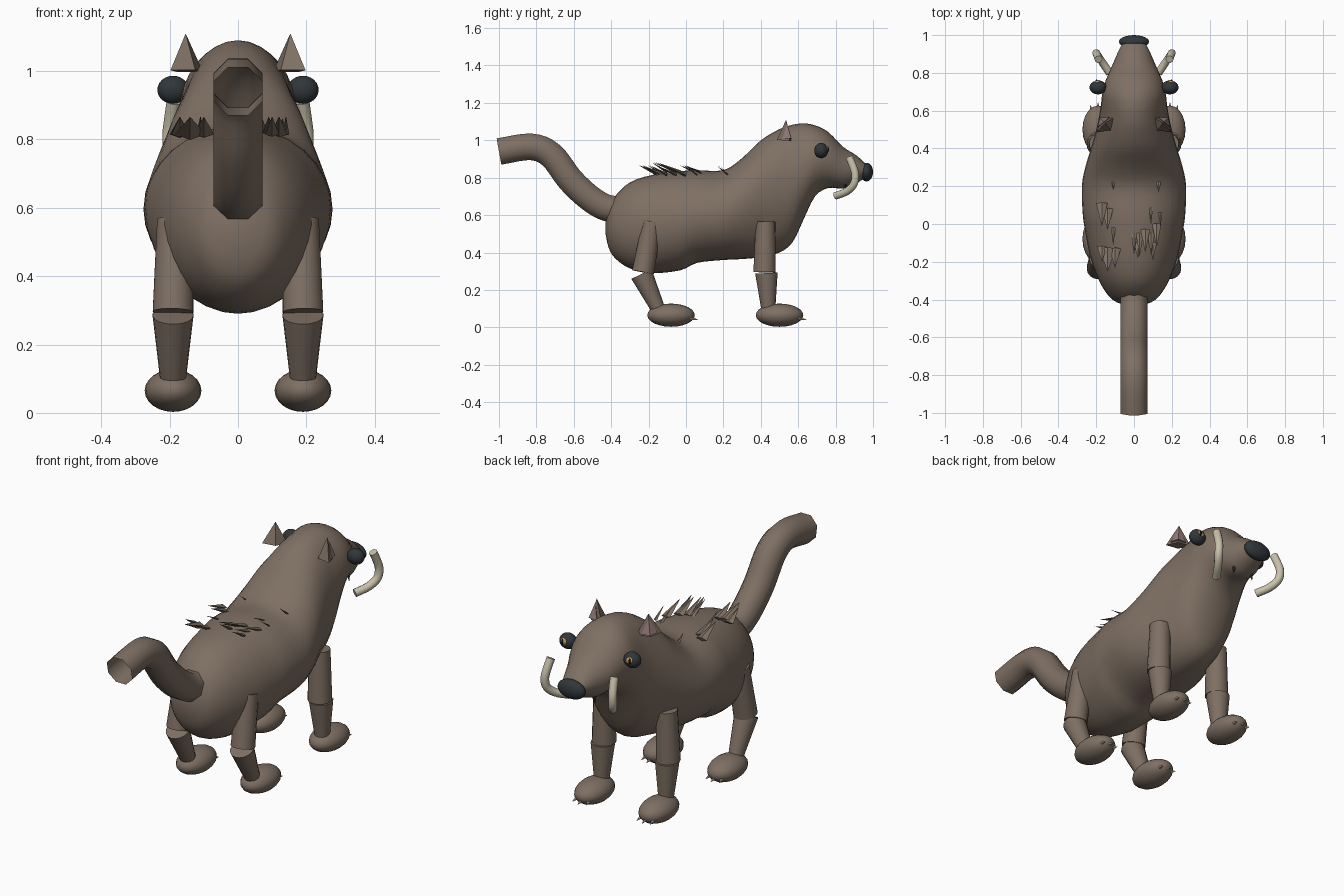
import bpy, bmesh, math
from mathutils import Vector, Matrix

if "Cube" in bpy.data.objects:
    bpy.data.objects.remove(bpy.data.objects["Cube"])


def mat(name, c):
    m = bpy.data.materials.new(name)
    m.diffuse_color = (*c, 1)
    m.use_nodes = True
    m.node_tree.nodes["Principled BSDF"].inputs["Base Color"].default_value = m.diffuse_color
    return m


FUR = mat("fur", (.21, .16, .125))
DARK = mat("dark", (.03, .037, .042))
BLACK = mat("black", (.01, .01, .01))
AMBER = mat("amber", (.55, .33, .1))
IVORY = mat("ivory", (.58, .53, .4))
PINK = mat("inner_ear", (.3, .2, .2))


def finish(bm, name, m, angle=40):
    bmesh.ops.recalc_face_normals(bm, faces=bm.faces)
    me = bpy.data.meshes.new(name)
    bm.to_mesh(me)
    bm.free()
    ob = bpy.data.objects.new(name, me)
    bpy.context.collection.objects.link(ob)
    me.materials.append(m)
    if angle:
        bpy.ops.object.select_all(action='DESELECT')
        ob.select_set(True)
        bpy.context.view_layer.objects.active = ob
        bpy.ops.object.shade_smooth_by_angle(angle=math.radians(angle))
    return ob


def ball(name, c, r, m, rot=0):
    bm = bmesh.new()
    bmesh.ops.create_uvsphere(bm, u_segments=20, v_segments=12, radius=1)
    M = Matrix.Translation(c) @ Matrix.Rotation(rot, 4, 'Z') @ Matrix.Diagonal((*r, 1))
    bmesh.ops.transform(bm, matrix=M, verts=bm.verts)
    return finish(bm, name, m)


def cone(name, p, q, r1, r2, m, n=16, angle=40, flat=1, spin=0):
    """Tapered limb from p to q; flat squashes it along its local y."""
    p, q = Vector(p), Vector(q)
    d = q - p
    bm = bmesh.new()
    bmesh.ops.create_cone(bm, cap_ends=True, segments=n, radius1=r1, radius2=r2, depth=d.length)
    M = (Matrix.Translation((p + q) / 2)
         @ Vector((0, 0, 1)).rotation_difference(d).to_matrix().to_4x4()
         @ Matrix.Rotation(spin, 4, 'Z') @ Matrix.Diagonal((1, flat, 1, 1)))
    bmesh.ops.transform(bm, matrix=M, verts=bm.verts)
    return finish(bm, name, m, angle)


def smooth_path(pts, k):
    """Catmull-Rom resampling of tuples of any length."""
    v = [Vector(p) for p in pts]
    v = [2 * v[0] - v[1]] + v + [2 * v[-1] - v[-2]]
    out = []
    for i in range(1, len(v) - 2):
        a, b, c, d = v[i - 1:i + 3]
        for j in range(k):
            t = j / k
            out.append(.5 * (2 * b + (c - a) * t + (2 * a - 5 * b + 4 * c - d) * t**2
                             + (3 * b - a - 3 * c + d) * t**3))
    return out + [v[-2]]


def skin(name, rings, m, caps, angle=50):
    bm = bmesh.new()
    vs = [[bm.verts.new(p) for p in r] for r in rings]
    n = len(vs[0])
    for a, b in zip(vs, vs[1:]):
        for i in range(n):
            bm.faces.new((a[i], a[(i + 1) % n], b[(i + 1) % n], b[i]))
    if caps:
        bm.faces.new(vs[0])
        bm.faces.new(vs[-1])
    return finish(bm, name, m, angle)


def tube(name, pts, r, n, m, caps):
    path = smooth_path(pts, 4)
    rings = []
    for i, p in enumerate(path):
        t = (path[min(i + 1, len(path) - 1)] - path[max(i - 1, 0)]).normalized()
        u = t.cross(Vector((1, 0, 0))).normalized()
        w = t.cross(u)
        rings.append([p + r * (math.cos(a) * u + math.sin(a) * w)
                      for a in (2 * math.pi * (j + .5) / n for j in range(n))])
    return skin(name, rings, m, caps)


# Body, neck and head: y, bottom z, top z, half width
profile = [(-.43, .50, .56, .03), (-.415, .43, .63, .09), (-.38, .37, .70, .135),
           (-.3, .315, .775, .185), (-.18, .29, .815, .23), (-.03, .305, .835, .26),
           (.06, .345, .84, .272), (.2, .36, .84, .276), (.3, .365, .905, .258),
           (.4, .375, 1.0, .228), (.5, .40, 1.06, .2), (.57, .455, 1.083, .185),
           (.63, .58, 1.09, .175), (.69, .7, 1.08, .168), (.76, .745, 1.045, .15),
           (.84, .742, .965, .115), (.91, .77, .92, .085), (.96, .80, .875, .06)]
rings = []
for y, b, t, w in (Vector(p) for p in smooth_path(profile, 3)):
    rings.append([(w * math.cos(a), y, (b + t) / 2 + (t - b) / 2 * math.sin(a))
                  for a in (2 * math.pi * j / 32 for j in range(32))])
skin("body", rings, FUR, True)

# Open-ended tail
tube("tail", [(0, -.38, .63), (0, -.44, .645), (0, -.52, .695), (0, -.62, .79),
              (0, -.72, .92), (0, -.83, .965), (0, -1, .94)], .077, 8, FUR, False)

# Nose
ball("nose", (0, .965, .83), (.08, .035, .05), DARK)

for s, side in ((-1, "left"), (1, "right")):
    # Legs: hip, knee top, knee bottom, ankle, foot centre
    for name, hip, k1, k2, ankle, foot in (
            ("front", (.425, .565), (.42, .295), (.43, .29), (.44, .10), .5),
            ("back", (-.18, .565), (-.23, .295), (-.238, .285), (-.15, .10), -.08)):
        x = .19 * s
        cone(f"{name}_upper_leg_{side}", (x * .97, *hip), (x, *k1), .053, .06, FUR)
        cone(f"{name}_lower_leg_{side}", (x, *k2), (x, *ankle), .06, .038, FUR)
        ball(f"{name}_foot_{side}", (x, foot, .065), (.083, .127, .062), FUR)
        for i in (-1, 0, 1):
            cone(f"{name}_claw_{side}", (x + .035 * i, foot + .105 - .012 * abs(i), .05),
                 (x + .04 * i, foot + .143 - .014 * abs(i), .04), .011, .001, IVORY, 8)
    # Eyes
    ball(f"eye_{side}", (.19 * s, .723, .945), (.046, .037, .041), DARK)
    ball(f"iris_{side}", (.195 * s, .75, .951), (.02, .012, .019), AMBER, -.35 * s)
    ball(f"pupil_{side}", (.197 * s, .756, .951), (.006, .009, .016), BLACK, -.35 * s)
    # Ears: flattened pyramids facing forward and outward
    cone(f"ear_{side}", (.15 * s, .525, 1.0), (.153 * s, .535, 1.108), .062, .001,
         FUR, 4, 0, .62, -.7 * s)
    cone(f"inner_ear_{side}", (.162 * s, .54, 1.008), (.158 * s, .541, 1.085), .04, .001,
         PINK, 4, 0, .75, -.7 * s)
    # Tusks and small fangs
    tube(f"tusk_{side}", [(.13 * s, .80, .703), (.17 * s, .86, .727), (.196 * s, .897, .765),
                          (.2 * s, .905, .815), (.195 * s, .893, .86), (.188 * s, .872, .91)],
         .021, 10, IVORY, True)
    cone(f"fang_{side}", (.055 * s, .85, .775), (.06 * s, .852, .73), .012, .001, DARK, 6)

# Back spines: base x, base y, length, half width
for x, y, l, w in [(-.14, -.13, .12, .045), (-.17, -.12, .08, .025), (-.17, .11, .12, .03),
                   (-.14, .08, .11, .03), (-.11, -.02, .09, .012), (-.11, .24, .06, .012),
                   (-.1, -.13, .1, .03), (.13, .23, .06, .014), (.09, .1, .1, .012),
                   (.0, -.05, .11, .015), (.03, -.05, .12, .02), (.06, -.03, .12, .025),
                   (.09, -.05, .11, .02), (.12, .0, .12, .025), (.02, -.1, .08, .02),
                   (.1, -.1, .09, .02), (.14, .06, .07, .01)]:
    base = .815 - max(0, abs(y - .02) - .15) * .08 + (.015 if abs(x) < .07 else 0)
    cone("back_spine", (x, y, base), (x, y - l, base + .05), w, .001, FUR, 4, 0, .4)
